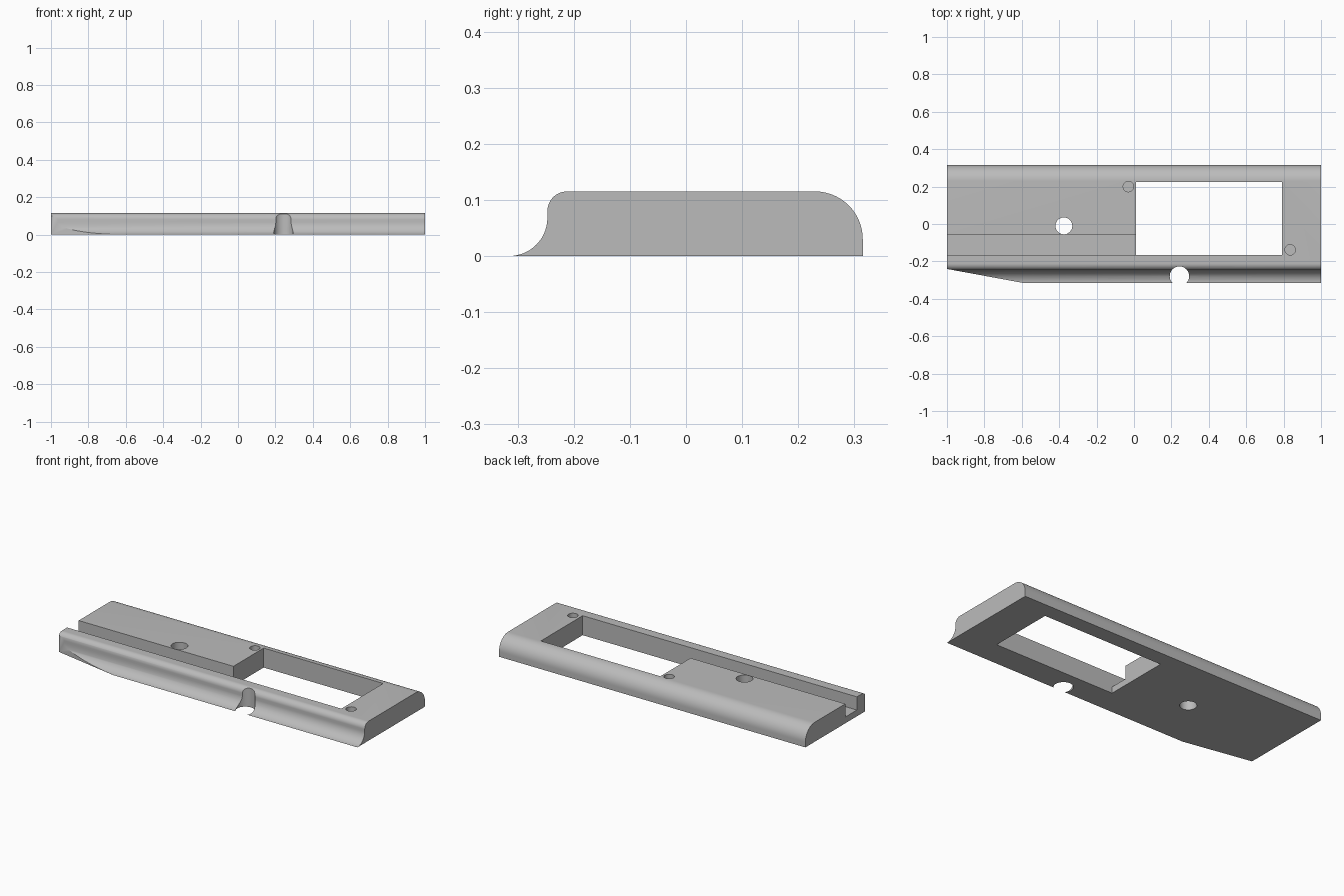
import bpy
import bmesh
from math import cos, sin, pi, radians
from mathutils import Vector

cube = bpy.data.objects.get("Cube")
if cube:
    bpy.data.objects.remove(cube, do_unlink=True)

grey = bpy.data.materials.new("plain grey")
grey.use_nodes = True
grey.diffuse_color = (0.5, 0.5, 0.5, 1)
grey.node_tree.nodes["Principled BSDF"].inputs["Base Color"].default_value = (0.5, 0.5, 0.5, 1)


def prism(name, points, direction):
    """Closed solid made by pushing a flat outline along a direction."""
    bm = bmesh.new()
    face = bm.faces.new([bm.verts.new(p) for p in points])
    pushed = bmesh.ops.extrude_face_region(bm, geom=[face])["geom"]
    moved = [g for g in pushed if isinstance(g, bmesh.types.BMVert)]
    bmesh.ops.translate(bm, verts=moved, vec=Vector(direction))
    bmesh.ops.recalc_face_normals(bm, faces=bm.faces)
    mesh = bpy.data.meshes.new(name)
    bm.to_mesh(mesh)
    bm.free()
    mesh.materials.append(grey)
    obj = bpy.data.objects.new(name, mesh)
    bpy.context.collection.objects.link(obj)
    return obj


def arc(cy, cz, r, start, end, steps=14):
    angles = [radians(start + (end - start) * i / steps) for i in range(steps + 1)]
    return [(cy + r * cos(a), cz + r * sin(a)) for a in angles]


def cut(target, points, z0, z1=0.2):
    """Remove an upright prism with the given plan outline."""
    cutter = prism("cutter", [(x, y, z0) for x, y in points], (0, 0, z1 - z0))
    mod = target.modifiers.new("cut", "BOOLEAN")
    mod.operation = "DIFFERENCE"
    mod.solver = "EXACT"
    mod.object = cutter
    bpy.context.view_layer.objects.active = target
    bpy.ops.object.modifier_apply(modifier=mod.name)
    bpy.data.objects.remove(cutter, do_unlink=True)


def rect(x0, x1, y0, y1):
    return [(x0, y0), (x1, y0), (x1, y1), (x0, y1)]


def circle(x, y, r, n=48):
    return [(x + r * cos(2 * pi * i / n), y + r * sin(2 * pi * i / n)) for i in range(n)]


# Long body: cove and small round at the front, large round at the back
profile = (arc(-0.315, 0.068, 0.068, -90, 0)
           + arc(-0.212, 0.08, 0.035, 180, 90)
           + arc(0.23, 0.03, 0.085, 90, 0)
           + [(0.315, 0)])
body = prism("base_plate", [(-1, y, z) for y, z in profile], (2, 0, 0))

# Rectangular window and the open channel leading into it
cut(body, rect(0.01, 0.79, -0.165, 0.225), -0.1)
cut(body, rect(-1.1, 0.05, -0.165, -0.057), 0.037)

# Through hole, thumb notch in the front lip, and two blind pin holes
cut(body, circle(-0.375, -0.01, 0.045), -0.1)
cut(body, circle(0.243, -0.279, 0.052), -0.1)
for x, y in ((-0.03, 0.2), (0.835, -0.138)):
    cut(body, circle(x, y, 0.028, 32), 0.045)

# Slanted trim at the front corner
cut(body, [(-1.1, -0.222), (-1.1, -0.4), (-0.13, -0.4)], -0.1)

# Smooth rounds with crisp edges
bpy.ops.object.select_all(action="DESELECT")
body.select_set(True)
bpy.context.view_layer.objects.active = body
bpy.ops.object.shade_smooth_by_angle(angle=radians(30))
